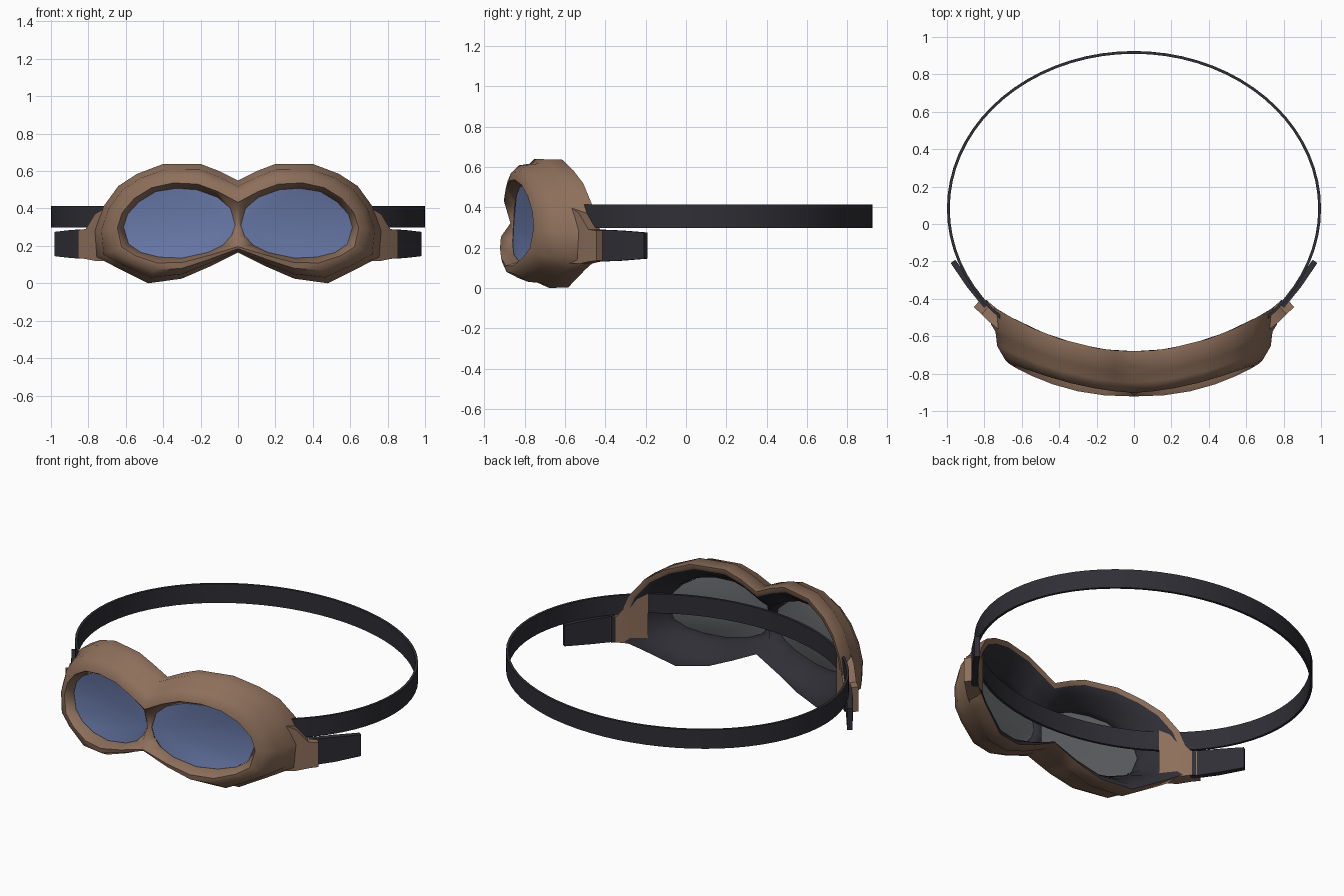
import bpy, bmesh, math
from mathutils import Vector

if "Cube" in bpy.data.objects:
    bpy.data.objects.remove(bpy.data.objects["Cube"])


def material(name, rgb):
    m = bpy.data.materials.new(name)
    m.diffuse_color = (*rgb, 1)
    m.use_nodes = True
    m.node_tree.nodes["Principled BSDF"].inputs["Base Color"].default_value = m.diffuse_color
    return m


BROWN = material("brown leather", (0.27, 0.16, 0.105))
DARK = material("dark rubber", (0.028, 0.028, 0.036))
BLUE = material("blue glass", (0.135, 0.185, 0.38))
GREY = material("grey glass", (0.13, 0.135, 0.145))


def finish(bm, name, mats, mirror=False, angle=40):
    me = bpy.data.meshes.new(name)
    bm.to_mesh(me)
    bm.free()
    for m in mats:
        me.materials.append(m)
    ob = bpy.data.objects.new(name, me)
    bpy.context.collection.objects.link(ob)
    bpy.ops.object.select_all(action='DESELECT')
    ob.select_set(True)
    bpy.context.view_layer.objects.active = ob
    bpy.ops.object.shade_smooth_by_angle(angle=math.radians(angle))
    if mirror:
        mod = ob.modifiers.new("mirror", 'MIRROR')
        mod.merge_threshold = 0.0005
    return ob


def loft(bm, rings, closed=False, caps=False):
    """Join equal rings of points with quads; returns faces per ring gap."""
    vs = [[bm.verts.new(p) for p in r] for r in rings]
    n, out = len(vs[0]), []
    for i in range(len(vs) if closed else len(vs) - 1):
        a, b = vs[i], vs[(i + 1) % len(vs)]
        out.append([bm.faces.new((a[j], a[(j + 1) % n], b[(j + 1) % n], b[j]))
                    for j in range(n)])
    if caps:
        bm.faces.new(vs[0])
        bm.faces.new(vs[-1])
    bmesh.ops.recalc_face_normals(bm, faces=bm.faces[:])
    return out


# outline of one lens opening and of the widest flange, starting at the bridge
OPENING = [(.015, .31), (.04, .40), (.11, .46), (.22, .50), (.33, .508), (.44, .49),
           (.53, .435), (.59, .37), (.612, .30), (.585, .21), (.52, .165), (.42, .14),
           (.30, .135), (.16, .165), (.08, .205), (.035, .255)]
FLANGE = [(0, .36), (0, .55), (.1, .60), (.2, .638), (.4, .638), (.54, .585),
          (.64, .52), (.72, .41), (.765, .28), (.755, .14), (.66, .09), (.48, 0),
          (.3, .025), (.15, .09), (0, .165), (0, .25)]


def ring(t, y0, k, tilt=0.0):
    pts = []
    for i, ((ax, az), (bx, bz)) in enumerate(zip(OPENING, FLANGE)):
        x, z = ax + (bx - ax) * t, az + (bz - az) * t
        if t > 0 and bx == 0:
            x = 0
        y = y0 + k * x * x + tilt * (z - .32)
        if i in (0, 15):                     # slim bridge between the eyes
            y = min(y, -.79)
        if i == 0:
            y = max(y, -.87)
        pts.append((x, y, z))
    return pts


# goggle frame: rolled rim, groove, flange, then padded inside
bm = bmesh.new()
gaps = loft(bm, [
    ring(0, -.855, .38, .06),
    ring(.22, -.912, .38, .08),
    ring(.50, -.905, .38, .08),
    ring(.78, -.855, .38, .04),
    ring(.84, -.79, .39),
    ring(1.0, -.77, .40),
    ring(.98, -.68, .42),
    ring(.76, -.685, .42),
    ring(.45, -.73, .42),
    ring(.08, -.80, .40),
], closed=True)
for gi, faces in enumerate(gaps):
    for f in faces:
        f.smooth = True
        low = f.calc_center_median().z < .33
        f.material_index = 1 if gi >= 7 or (gi == 6 and low) else 0
bmesh.ops.delete(bm, geom=[f for f in bm.faces if all(v.co.x < 1e-4 for v in f.verts)],
                 context='FACES')
finish(bm, "goggle_frame", [BROWN, DARK], mirror=True, angle=50)


# lenses: blue outside, grey inside
def lens(name, offset, mat, flip):
    bm = bmesh.new()
    vs = [bm.verts.new((x, y + offset, z)) for x, y, z in ring(0, -.855, .38, .06)]
    for i in range(1, len(vs) - 1):
        tri = (vs[0], vs[i], vs[i + 1])
        f = bm.faces.new(tri)
        f.normal_update()
        if (f.normal.y > 0) != flip:
            f.normal_flip()
    finish(bm, name, [mat], mirror=True, angle=60)


lens("lens_front", 0.002, BLUE, False)
lens("lens_back", 0.012, GREY, True)


# tapered side pieces: sections of (x, y, z_low, z_high, thickness)
def strip(name, sections, mat):
    d = Vector((sections[-1][0] - sections[0][0], sections[-1][1] - sections[0][1], 0))
    n = Vector((d.y, -d.x, 0)).normalized()
    rings = []
    for x, y, lo, hi, th in sections:
        o = n * th / 2
        rings.append([(x + o.x, y + o.y, lo), (x + o.x, y + o.y, hi),
                      (x - o.x, y - o.y, hi), (x - o.x, y - o.y, lo)])
    bm = bmesh.new()
    loft(bm, rings, caps=True)
    finish(bm, name, [mat], mirror=True, angle=30)


strip("strap_ear", [(.66, -.57, .12, .42, .07), (.74, -.50, .12, .37, .08),
                    (.79, -.455, .13, .29, .075), (.835, -.42, .135, .285, .065)], BROWN)
strip("inner_tab", [(.715, -.505, .13, .27, .03), (.80, -.415, .13, .29, .03)], DARK)
strip("strap_end", [(.79, -.44, .13, .29, .03), (.88, -.325, .135, .285, .035),
                    (.968, -.20, .145, .275, .03)], DARK)

# elastic head band: full oval ribbon
bm = bmesh.new()
band = []
for i in range(72):
    a = math.tau * i / 72
    band.append([(r * math.cos(a), .082 + (r - .157) * math.sin(a), z)
                 for r, z in ((1.0, .297), (1.0, .413), (.985, .413), (.985, .297))])
loft(bm, band, closed=True)
finish(bm, "head_band", [DARK], angle=30)
